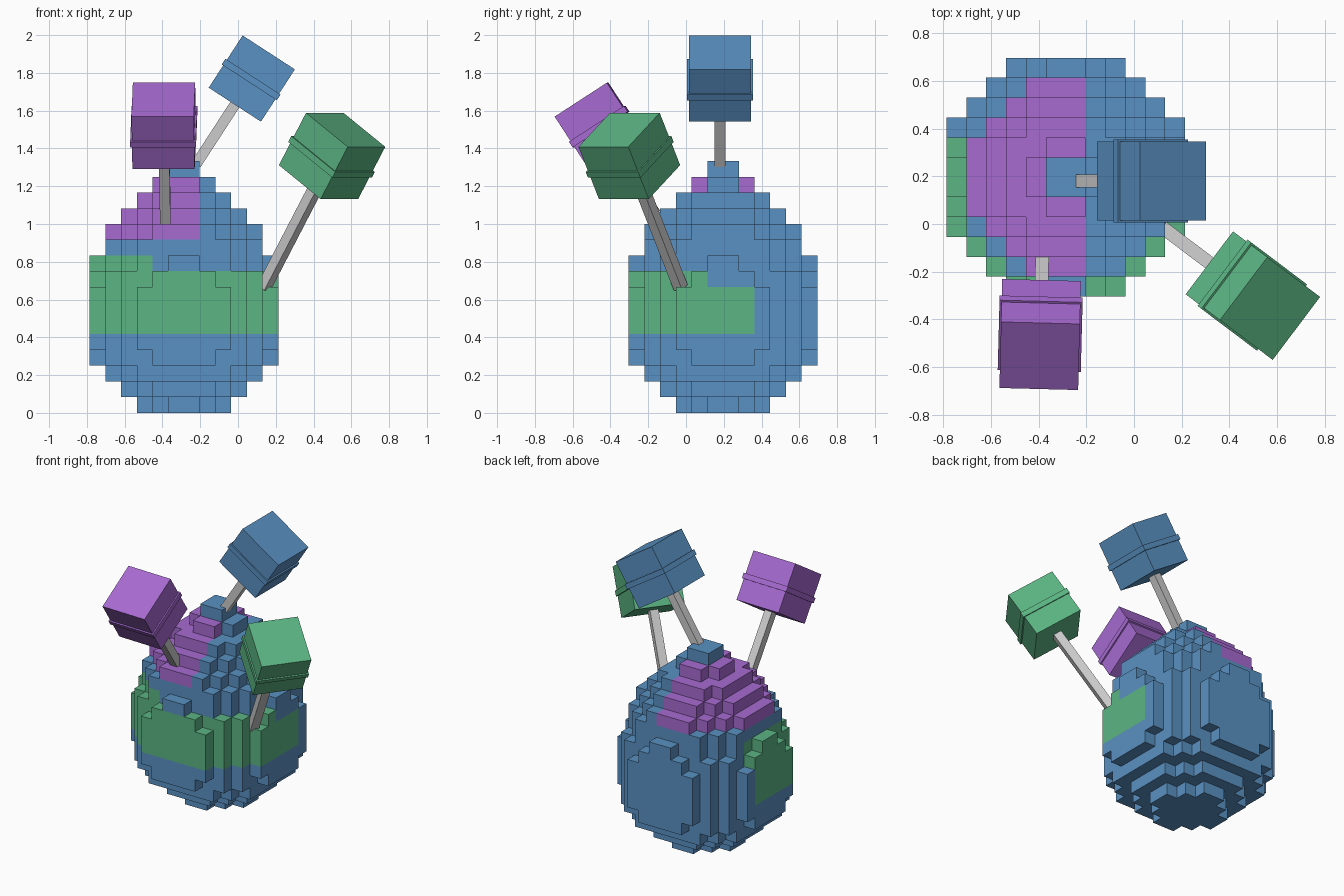
import bpy, bmesh, math
from mathutils import Matrix, Vector

cube = bpy.data.objects.get("Cube")
if cube:
    bpy.data.objects.remove(cube, do_unlink=True)


def make_material(name, rgb):
    mat = bpy.data.materials.new(name)
    mat.use_nodes = True
    mat.diffuse_color = (*rgb, 1)
    mat.node_tree.nodes["Principled BSDF"].inputs["Base Color"].default_value = (*rgb, 1)
    return mat


BLUE = make_material("blue", (0.102, 0.283, 0.545))
GREEN = make_material("green", (0.105, 0.46, 0.228))
PURPLE = make_material("purple", (0.385, 0.145, 0.64))
GREY = make_material("light grey", (0.6, 0.6, 0.6))


def finish(name, bm, materials):
    mesh = bpy.data.meshes.new(name)
    bm.to_mesh(mesh)
    bm.free()
    for mat in materials:
        mesh.materials.append(mat)
    obj = bpy.data.objects.new(name, mesh)
    bpy.context.collection.objects.link(obj)
    return obj


# Blocky egg: each layer is a disc of cells, given by its squared radius
CELL = 1 / 12
CENTRE = Vector((-0.286, 0.196, 0))
LAYERS = [7.5, 18.2, 26.7, 33, 37, 38, 38, 37, 33, 31, 27, 23, 15, 9, 4, 1]


def filled(i, j, k):
    if not 0 <= k < len(LAYERS):
        return False
    return (i + 0.5) ** 2 + (j + 0.5) ** 2 < LAYERS[k]


def paint(i, j, k):
    """Material slot of a cell: 0 blue, 1 green band, 2 purple patch."""
    if 5 <= k <= 7 and j < 2:
        return 1
    if k == 8 and j < (2 if i < 0 else -1):
        return 1
    if k == 9 and i < -2 and j < 2:
        return 1
    if 11 <= k <= 14 and i < 1:
        return 2
    return 0


def build_egg():
    bm = bmesh.new()
    axes = [Vector(row) for row in Matrix.Identity(3)]
    for k in range(len(LAYERS)):
        for i in range(-6, 6):
            for j in range(-6, 6):
                if not filled(i, j, k):
                    continue
                middle = Vector((i + 0.5, j + 0.5, k + 0.5))
                for a in range(3):
                    for sign in (-1, 1):
                        n = axes[a] * sign
                        if filled(i + int(n.x), j + int(n.y), k + int(n.z)):
                            continue
                        u = axes[(a + 1) % 3] / 2
                        v = n.cross(u)
                        corners = (-u - v, u - v, u + v, v - u)
                        face = bm.faces.new([
                            bm.verts.new(CENTRE + (middle + n / 2 + c) * CELL)
                            for c in corners])
                        face.material_index = paint(i, j, k)
    bmesh.ops.remove_doubles(bm, verts=bm.verts, dist=0.001)
    return finish("egg_body", bm, [BLUE, GREEN, PURPLE])


def add_box(name, size, offset, frame, mat):
    bm = bmesh.new()
    bmesh.ops.create_cube(bm, size=1)
    bm.transform(frame @ Matrix.Translation((0, 0, offset)) @ Matrix.Diagonal((*size, 1)))
    return finish(name, bm, [mat])


# Tilted cube with a raised band, on a stick that reaches into the egg
def add_block_on_stick(name, centre, azimuth, reach, mat):
    frame = (Matrix.Translation(centre)
             @ Matrix.Rotation(math.radians(azimuth), 4, "Z")
             @ Matrix.Rotation(math.radians(33), 4, "Y"))
    side, thick = 0.33, 0.056
    add_box(name + "_block", (side, side, side), 0, frame, mat)
    add_box(name + "_band", (side + 0.018, side + 0.018, 0.036), -0.006, frame, mat)
    length = reach - side / 2
    add_box(name + "_stick", (thick, thick, length), -side / 2 - length / 2, frame, GREY)


build_egg()
add_block_on_stick("top", (0.073, 0.18, 1.77), 0, 0.54, BLUE)
add_block_on_stick("front", (-0.393, -0.463, 1.52), -91.5, 0.63, PURPLE)
add_block_on_stick("side", (0.498, -0.3, 1.36), -37, 0.83, GREEN)
